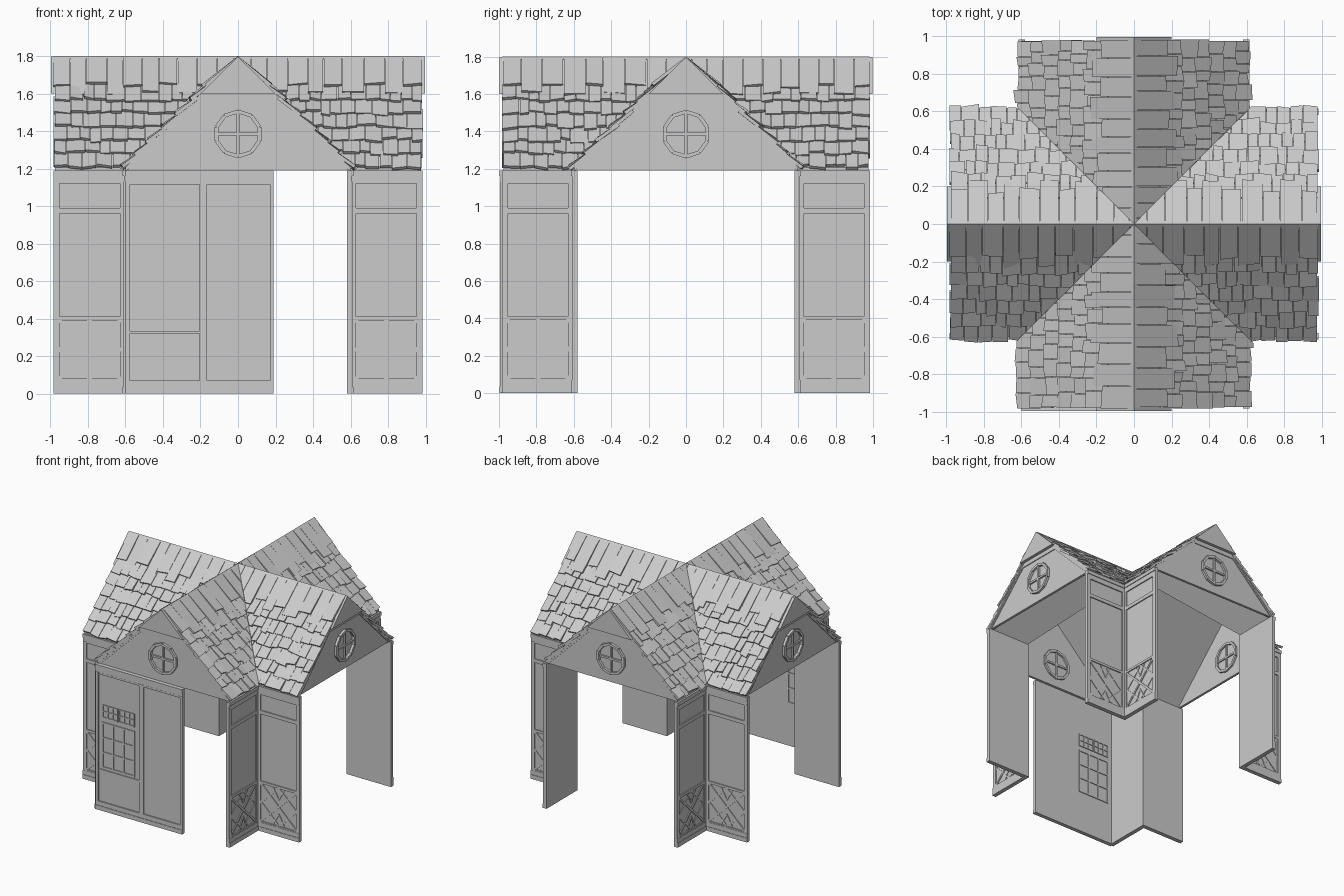
import bpy, bmesh, math, random
from mathutils import Matrix, Vector

random.seed(4)
cube = bpy.data.objects.get("Cube")
if cube:
    bpy.data.objects.remove(cube, do_unlink=True)

GREY = (0.6, 0.6, 0.6, 1)
mat = bpy.data.materials.new("plain_grey")
mat.use_nodes = True
mat.diffuse_color = GREY
mat.node_tree.nodes["Principled BSDF"].inputs["Base Color"].default_value = GREY

END = 0.985      # reach of each arm
EAVE = 0.61      # half width of each roof
RIDGE = 1.8
SLOPE = 0.98


def finish(bm, name, matrix=Matrix()):
    bm.transform(matrix)
    bmesh.ops.recalc_face_normals(bm, faces=bm.faces)
    mesh = bpy.data.meshes.new(name)
    bm.to_mesh(mesh)
    bm.free()
    mesh.materials.append(mat)
    obj = bpy.data.objects.new(name, mesh)
    bpy.context.collection.objects.link(obj)


def loft(bm, a, b):
    """Closed solid between two matching loops of points."""
    va, vb = [bm.verts.new(p) for p in a], [bm.verts.new(p) for p in b]
    bm.faces.new(va)
    bm.faces.new(vb[::-1])
    for i in range(len(va)):
        j = (i + 1) % len(va)
        bm.faces.new((va[i], vb[i], vb[j], va[j]))


def plate(bm, outline, y0, y1):
    """Outline in x and z, extruded in y."""
    loft(bm, [(x, y0, z) for x, z in outline], [(x, y1, z) for x, z in outline])


def box(bm, x0, x1, z0, z1, y0, y1):
    plate(bm, [(x0, z0), (x1, z0), (x1, z1), (x0, z1)], y0, y1)


def bar(bm, p, q, width, y0, y1):
    """Straight strip from p to q in the x-z plane."""
    p, q = Vector(p), Vector(q)
    d = (q - p).normalized() * width / 2
    n = Vector((-d.y, d.x))
    plate(bm, [p + n, q + n, q - n, p - n], y0, y1)


def plinth_and_cornice(bm, x0, x1, face):
    for z0, z1, out in ((0, 0.035, 0.015), (0.035, 0.07, 0.011),
                        (1.13, 1.16, 0.009), (1.16, 1.19, 0.015)):
        box(bm, x0, x1, z0, z1, face - out, face)


def corner_panel(name, matrix):
    bm = bmesh.new()
    face = -0.6
    box(bm, 0.58, END, 0, 1.19, face, -0.58)
    plinth_and_cornice(bm, 0.6, END, face)
    for x0, x1 in ((0.6, 0.63), (0.953, END)):
        box(bm, x0, x1, 0.07, 1.13, face - 0.01, face)
    for z0, z1 in ((0.07, 0.08), (0.39, 0.41), (0.96, 0.99), (1.12, 1.13)):
        box(bm, 0.63, 0.953, z0, z1, face - 0.009, face)
    # crossed lattice around a diamond
    l, r, b, t = 0.63, 0.953, 0.08, 0.39
    cx, cz = (l + r) / 2, (b + t) / 2
    for p, q in (((l, b), (r, t)), ((l, t), (r, b))):
        bar(bm, p, q, 0.016, face - 0.007, face)
    mids = [(l, cz), (cx, t), (r, cz), (cx, b)]
    for i in range(4):
        bar(bm, mids[i], mids[(i + 1) % 4], 0.016, face - 0.005, face)
    for sx in (-1, 1):
        for sz in (-1, 1):
            bar(bm, (cx + sx * 0.05, cz + sz * 0.15),
                (cx, cz + sz * 0.06), 0.012, face - 0.006, face)
    finish(bm, name, matrix)


def gable(name, matrix):
    bm = bmesh.new()
    plate(bm, [(-0.6, 1.19), (0.6, 1.19), (0.57, 1.22), (0, 1.78), (-0.57, 1.22)],
          -0.965, -0.945)
    # peak board with a ledge below
    plate(bm, [(-0.2, 1.6), (0.2, 1.6), (0, 1.797)], -0.997, -0.95)
    box(bm, -0.2, 0.2, 1.565, 1.6, -0.972, -0.95)
    # sloping edge boards
    for s in (-1, 1):
        bar(bm, (s * 0.585, 1.2), (s * 0.19, 1.587), 0.03, -0.972, -0.95)
    finish(bm, name, matrix)


def round_window(name, matrix):
    bm = bmesh.new()
    n, rad, zc = 10, 0.12, 1.385
    ring = [(rad * math.cos((i + 0.5) * math.tau / n),
             zc + rad * math.sin((i + 0.5) * math.tau / n)) for i in range(n)]
    for i in range(n):
        bar(bm, ring[i], ring[(i + 1) % n], 0.02, -0.985, -0.93)
    bar(bm, (-rad, zc), (rad, zc), 0.016, -0.978, -0.935)
    bar(bm, (0, zc - rad), (0, zc + rad), 0.016, -0.978, -0.935)
    finish(bm, name, matrix)


def slope_point(x, y, lift):
    k = math.hypot(1, SLOPE)
    return (x, y + SLOPE / k * lift, RIDGE - SLOPE * y + lift / k)


def roof_deck(name, matrix):
    bm = bmesh.new()
    outline = [(0, 0), (END - 0.01, 0), (END - 0.01, EAVE - 0.01), (EAVE - 0.01, EAVE - 0.01)]
    top, low = ([(x, y, RIDGE - SLOPE * y - d) for x, y in outline] for d in (0.006, 0.03))
    loft(bm, top, low)
    finish(bm, name, matrix)


def roof_tiles(name, matrix):
    bm = bmesh.new()
    rows = [0, 0.17, 0.25, 0.32, 0.395, 0.47, 0.54, 0.612]
    for r in range(len(rows) - 1):
        x = END + random.uniform(-0.008, 0.004)
        count = 0
        while x > rows[r] - 0.05:
            width = random.uniform(0.08, 0.12) if r == 0 else random.uniform(0.05, 0.1)
            x0 = x - width
            upper = max(0, rows[r] - 0.03)
            lower = rows[r + 1] + random.uniform(-0.012, 0.008)
            if r == 0:
                lower += 0.045 * (count % 2)
            lift = random.uniform(0.012, 0.026)
            tilt = random.uniform(-0.005, 0.005)
            skew = random.uniform(-0.008, 0.008)
            corners = [(x0, upper, 0), (x - 0.003, upper, 0),
                       (x - 0.003, lower + skew, lift + tilt), (x0, lower, lift - tilt)]
            loft(bm, [slope_point(*c) for c in corners],
                 [slope_point(a, b, c - 0.018) for a, b, c in corners])
            x = x0
            count += 1
    # trim along the valley
    bmesh.ops.bisect_plane(bm, geom=bm.verts[:] + bm.edges[:] + bm.faces[:],
                           plane_co=(0, 0, 0), plane_no=(1, -1, 0), clear_inner=True)
    finish(bm, name, matrix)


# four arms, each with mirrored slopes and corner panels
for k, arm in enumerate(("front", "left", "back", "right")):
    turn = Matrix.Rotation(k * math.pi / 2, 4, 'Z')
    gable(arm + "_gable", turn)
    round_window(arm + "_round_window", turn)
    for side, sign in (("a", 1), ("b", -1)):
        m = turn @ Matrix.Diagonal((sign, 1, 1, 1))
        corner_panel(f"{arm}_corner_panel_{side}", m)
        roof_deck(f"{arm}_roof_deck_{side}", m)
        roof_tiles(f"{arm}_roof_tiles_{side}", m)

# front wall with its door and plain panel
FACE = -0.983
bm = bmesh.new()
box(bm, -0.6, 0.19, 0, 1.19, FACE, -0.965)
plinth_and_cornice(bm, -0.6, 0.19, FACE)
for x0, x1 in ((-0.6, -0.575), (-0.205, -0.165), (0.17, 0.19)):
    box(bm, x0, x1, 0.07, 1.13, FACE - 0.012, FACE)
box(bm, -0.575, 0.17, 1.115, 1.13, FACE - 0.01, FACE)
finish(bm, "front_wall")

bm = bmesh.new()
box(bm, -0.575, -0.205, 0.32, 0.335, FACE - 0.008, FACE)
finish(bm, "door_rail")


def lattice(bm, x0, x1, z0, z1, cols, rows, w):
    y0, y1 = FACE - 0.007, -0.959
    for i in range(cols + 1):
        x = x0 + (x1 - x0) * i / cols
        box(bm, x - w, x + w, z0 - w, z1 + w, y0, y1)
    for i in range(rows + 1):
        z = z0 + (z1 - z0) * i / rows
        box(bm, x0, x1, z - w, z + w, y0, y1)


bm = bmesh.new()
lattice(bm, -0.54, -0.255, 0.355, 0.72, 3, 3, 0.006)
lattice(bm, -0.54, -0.405, 0.765, 0.865, 3, 2, 0.004)
lattice(bm, -0.39, -0.255, 0.765, 0.865, 3, 2, 0.004)
finish(bm, "door_window_bars")
